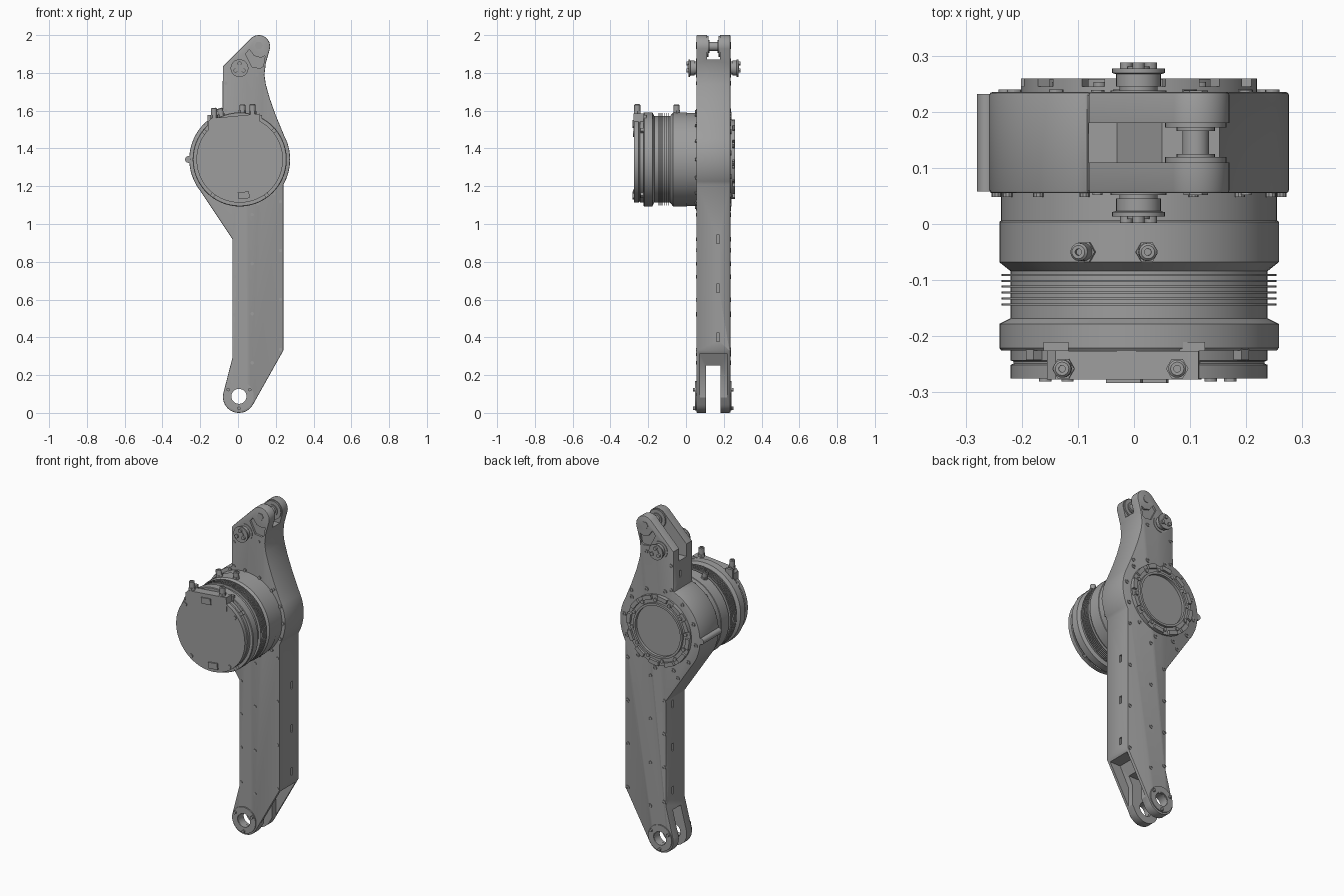
import bpy, bmesh, math
from mathutils import Vector, Matrix

cube = bpy.data.objects.get("Cube")
if cube:
    bpy.data.objects.remove(cube)

grey = bpy.data.materials.new("machined_grey")
grey.use_nodes = True
GREY = (0.34, 0.34, 0.34, 1)
grey.diffuse_color = GREY
grey.node_tree.nodes["Principled BSDF"].inputs["Base Color"].default_value = GREY

FRONT, BACK = 0.055, 0.235          # faces of the arm
MX, MZ = 0.009, 1.342               # motor axis
Y = Vector((0, 1, 0))


def finish(name, bm, matrix=None, smooth=True):
    bmesh.ops.recalc_face_normals(bm, faces=bm.faces)
    mesh = bpy.data.meshes.new(name)
    bm.to_mesh(mesh)
    bm.free()
    if matrix:
        mesh.transform(matrix)
    mesh.materials.append(grey)
    ob = bpy.data.objects.new(name, mesh)
    bpy.context.collection.objects.link(ob)
    if smooth:
        shade(ob)
    return ob


def activate(ob):
    bpy.ops.object.select_all(action='DESELECT')
    ob.select_set(True)
    bpy.context.view_layer.objects.active = ob


def shade(ob):
    activate(ob)
    bpy.ops.object.shade_smooth_by_angle(angle=math.radians(30))


def lathe(name, origin, profile, axis=Y, sides=32, closed=False):
    """Turn (radius, distance) pairs round an axis through origin."""
    bm = bmesh.new()
    rings = []
    for r, h in profile:
        angles = [2 * math.pi * i / sides for i in range(sides)]
        rings.append([bm.verts.new((r * math.cos(a), r * math.sin(a), h)) for a in angles])
    pairs = list(zip(rings, rings[1:]))
    if closed:
        pairs.append((rings[-1], rings[0]))
    else:
        bm.faces.new(rings[0])
        bm.faces.new(rings[-1])
    for a, b in pairs:
        for i in range(sides):
            j = (i + 1) % sides
            bm.faces.new((a[i], a[j], b[j], b[i]))
    turn = Vector((0, 0, 1)).rotation_difference(Vector(axis)).to_matrix().to_4x4()
    return finish(name, bm, Matrix.Translation(origin) @ turn)


def disc(name, x, z, r, y0, y1, sides=24):
    return lathe(name, (x, 0, z), [(r, y0), (r, y1)], sides=sides)


def tube(name, x, z, r0, r1, y0, y1, sides=40):
    return lathe(name, (x, 0, z), [(r0, y0), (r1, y0), (r1, y1), (r0, y1)], sides=sides, closed=True)


def prism(name, points, y0, y1, smooth=True):
    bm = bmesh.new()
    a = [bm.verts.new((x, y0, z)) for x, z in points]
    b = [bm.verts.new((x, y1, z)) for x, z in points]
    bm.faces.new(a)
    bm.faces.new(b)
    for i in range(len(a)):
        j = (i + 1) % len(a)
        bm.faces.new((a[i], a[j], b[j], b[i]))
    return finish(name, bm, smooth=smooth)


def box(name, centre, size, tilt=0):
    bm = bmesh.new()
    bmesh.ops.create_cube(bm, size=1)
    m = Matrix.Translation(centre) @ Matrix.Rotation(math.radians(tilt), 4, 'Y')
    return finish(name, bm, m @ Matrix.Diagonal((*size, 1)), smooth=False)


def polar(cx, cz, r, degrees):
    a = math.radians(degrees)
    return cx + r * math.cos(a), cz + r * math.sin(a)


def arc(cx, cz, r, start, end, n):
    return [polar(cx, cz, r, start + (end - start) * i / n) for i in range(n + 1)]


# Arm: one bevelled outline, then the forks and pockets are cut out
outline = (arc(0.005, 0.085, 0.085, 168, 330, 20) + [(0.24, 0.33)]
           + arc(MX, MZ, 0.267, -30, 28, 14)
           + [(0.2, 1.575), (0.168, 1.665), (0.147, 1.74), (0.14, 1.79), (0.147, 1.85)]
           + arc(0.11, 1.94, 0.06, -12, 132, 14) + [(-0.08, 1.835)]
           + arc(MX, MZ, 0.267, 110, 217, 24) + [(-0.03, 0.92), (-0.03, 0.29)])
arm = prism("arm", outline, FRONT, BACK, smooth=False)
activate(arm)
bevel = arm.modifiers.new("edge", 'BEVEL')
bevel.width = 0.005
bevel.segments = 2
bevel.limit_method = 'ANGLE'
bevel.angle_limit = math.radians(50)
bpy.ops.object.modifier_apply(modifier="edge")

cutters = [
    prism("upper_slot", [(-0.2, 1.76), (-0.03, 1.76), (0.05, 1.87), (0.3, 1.87), (0.3, 2.1), (-0.2, 2.1)], 0.11, 0.18),
    prism("lower_slot", [(-0.2, -0.1), (0.4, -0.1), (0.4, 0.25), (-0.2, 0.25)], 0.107, 0.183),
    prism("lower_pocket", [(0.4, 0.315), (0.16, 0.315), (0.1, 0.2), (0.1, -0.1), (0.4, -0.1)], 0.073, 0.217),
    disc("lower_bore", 0.005, 0.085, 0.042, 0, 0.3, 40),
]
web = [(0.04, 1.9), (0.06, 1.925), (0.085, 1.89), (0.12, 1.88), (0.143, 1.89), (0.134, 1.835), (0.12, 1.825), (0.075, 1.83)]
for y0, y1 in ((0, FRONT + 0.012), (BACK - 0.012, 0.3)):
    cutters.append(prism("web_pocket", web, y0, y1))
for z in (0.92, 0.66, 0.4):
    cutters.append(box("side_slot", (0.24, 0.17, z), (0.024, 0.016, 0.045)))
    cutters.append(box("side_slot", (-0.03, 0.17, z - 0.04), (0.024, 0.016, 0.045)))
cutters.append(box("neck_slot", (-0.08, 0.17, 1.68), (0.02, 0.016, 0.04)))
for cutter in cutters:
    activate(arm)
    cut = arm.modifiers.new("cut", 'BOOLEAN')
    cut.operation = 'DIFFERENCE'
    cut.solver = 'EXACT'
    cut.object = cutter
    bpy.ops.object.modifier_apply(modifier="cut")
    bpy.data.objects.remove(cutter)
shade(arm)
disc("side_lug", -0.262, MZ, 0.018, FRONT + 0.003, BACK - 0.003)

# Screws on both faces of the arm
screws = [(-0.018, z) for z in (0.92, 0.72, 0.52, 0.31)]
screws += [(0.225, z) for z in (1.12, 0.86, 0.6, 0.335)]
screws += [(0.075, z) for z in (1.05, 0.79, 0.525, 0.265)]
screws += [(-0.11, 1.08), (-0.065, 1.745), (0.1, 1.79), (-0.065, 1.6), (0.2, 1.53)]
for x, z in screws:
    disc("front_screw", x, z, 0.009, FRONT - 0.003, FRONT + 0.005, 12)
    tube("back_screw", x, z, 0.006, 0.012, BACK - 0.004, BACK + 0.004, 12)

# Lower joint: bearing rings with screws
for side in (-1, 1):
    face = FRONT if side < 0 else BACK
    tube("lower_bearing_ring", 0.005, 0.09, 0.042, 0.078, face - side * 0.01, face + side * 0.007)
    tube("lower_bearing_rim", 0.005, 0.088, 0.04, 0.054, face - side * 0.03, face + side * 0.004)
    for k in range(3):
        x, z = polar(0.005, 0.09, 0.066, 30 + 120 * k)
        disc("lower_bearing_screw", x, z, 0.009, face, face + side * 0.017, 12)

    # Upper hubs: stepped collar, flange and three bolts
    steps = [(0.05, -0.005), (0.05, 0.003), (0.034, 0.003), (0.034, 0.01), (0.04, 0.01), (0.04, 0.032),
             (0.047, 0.034), (0.047, 0.042), (0.02, 0.042), (0.02, 0.046)]
    lathe("upper_hub", (0.008, 0, 1.825), [(r, face + side * h) for r, h in steps])
    for k in range(3):
        x, z = polar(0.008, 1.825, 0.025, 90 + 120 * k)
        disc("upper_hub_bolt", x, z, 0.011, face + side * 0.04, face + side * 0.053, 12)
    disc("top_pin_cap", 0.11, 1.945, 0.022, face - side * 0.005, face + side * 0.003, 6)

# Roller between the upper fork plates
roller = [(0.055, 0.108), (0.055, 0.119), (0.034, 0.119), (0.034, 0.125), (0.024, 0.125), (0.024, 0.166),
          (0.034, 0.166), (0.034, 0.172), (0.055, 0.172), (0.055, 0.182)]
lathe("top_roller", (0.11, 0, 1.94), roller, sides=28)

# Motor housing: stepped body with cooling fins
housing = [(0.246, FRONT + 0.02), (0.246, 0.006), (0.249, 0.004), (0.249, -0.068), (0.229, -0.084)]
for i in range(6):
    y = -0.089 - i * 0.0105
    housing += [(0.229, y), (0.245, y), (0.245, y - 0.0035), (0.229, y - 0.0035)]
housing += [(0.229, -0.168), (0.249, -0.178), (0.249, -0.221), (0.246, -0.225), (0.229, -0.225),
            (0.229, -0.243), (0.224, -0.245), (0.224, -0.249), (0.229, -0.251), (0.229, -0.275)]
lathe("motor_housing", (MX, 0, MZ), housing, sides=72)

# Front cover with raised connector block
prism("connector_block", [(-0.155, 1.48), (0.12, 1.48), (0.115, 1.584), (0.095, 1.582), (-0.14, 1.56), (-0.155, 1.545)],
      -0.277, -0.226, smooth=False)
box("upper_cover_plate", (-0.017, -0.279, 1.53), (0.062, 0.009, 0.036), -6)
box("lower_cover_plate", (0.03, -0.279, 1.152), (0.06, 0.009, 0.036), -6)
for x in (-0.139, 0.104):
    box("cover_tab", (x, -0.218, 1.548), (0.045, 0.016, 0.06))
for angle in (40, 142, 233, 307):
    x, z = polar(MX, MZ, 0.212, angle)
    disc("cover_screw", x, z, 0.011, -0.281, -0.27, 12)
    x, z = polar(MX, MZ, 0.236, angle)
    box("cover_clip", (x, -0.232, z), (0.022, 0.02, 0.022), -angle)

# Cable connectors: hexagonal base and round plug
for x, y, z, lean, length in ((-0.125, -0.258, 1.55, -0.05, 0.065), (0.077, -0.258, 1.57, 0, 0.065),
                              (-0.082, -0.05, 1.555, -0.3, 0.06), (0.022, -0.05, 1.575, 0.05, 0.058)):
    axis = Vector((lean, 0, 1)).normalized()
    lathe("connector_base", (x, y, z), [(0.02, 0), (0.02, 0.027)], axis, 6)
    lathe("connector_plug", (x, y, z), [(0.016, 0.02), (0.016, length - 0.004), (0.012, length), (0.006, length),
                                       (0.006, length - 0.008)], axis, 16)

# Motor mounting bolts on the front of the arm
for k in range(16):
    x, z = polar(MX, MZ, 0.254, 22.5 * k)
    disc("front_mount_bolt", x, z, 0.009, FRONT - 0.007, FRONT + 0.004, 10)

# Output ring on the back
tube("output_flange", MX, MZ, 0.15, 0.21, BACK - 0.005, BACK + 0.01, 64)
tube("output_rim", MX, MZ, 0.15, 0.163, BACK, BACK + 0.023, 64)
disc("output_face", MX, MZ, 0.151, BACK - 0.004, BACK + 0.006, 64)
for k in range(12):
    mid = 30 * k + 8
    segment = arc(MX, MZ, 0.21, mid - 9, mid + 9, 6) + arc(MX, MZ, 0.185, mid + 9, mid - 9, 6)
    prism("output_segment", segment, BACK, BACK + 0.024)
    x, z = polar(MX, MZ, 0.18, mid + 15)
    disc("output_bolt", x, z, 0.011, BACK, BACK + 0.018, 12)
    x, z = polar(MX, MZ, 0.24, mid)
    tube("outer_screw", x, z, 0.006, 0.013, BACK - 0.004, BACK + 0.005, 12)
